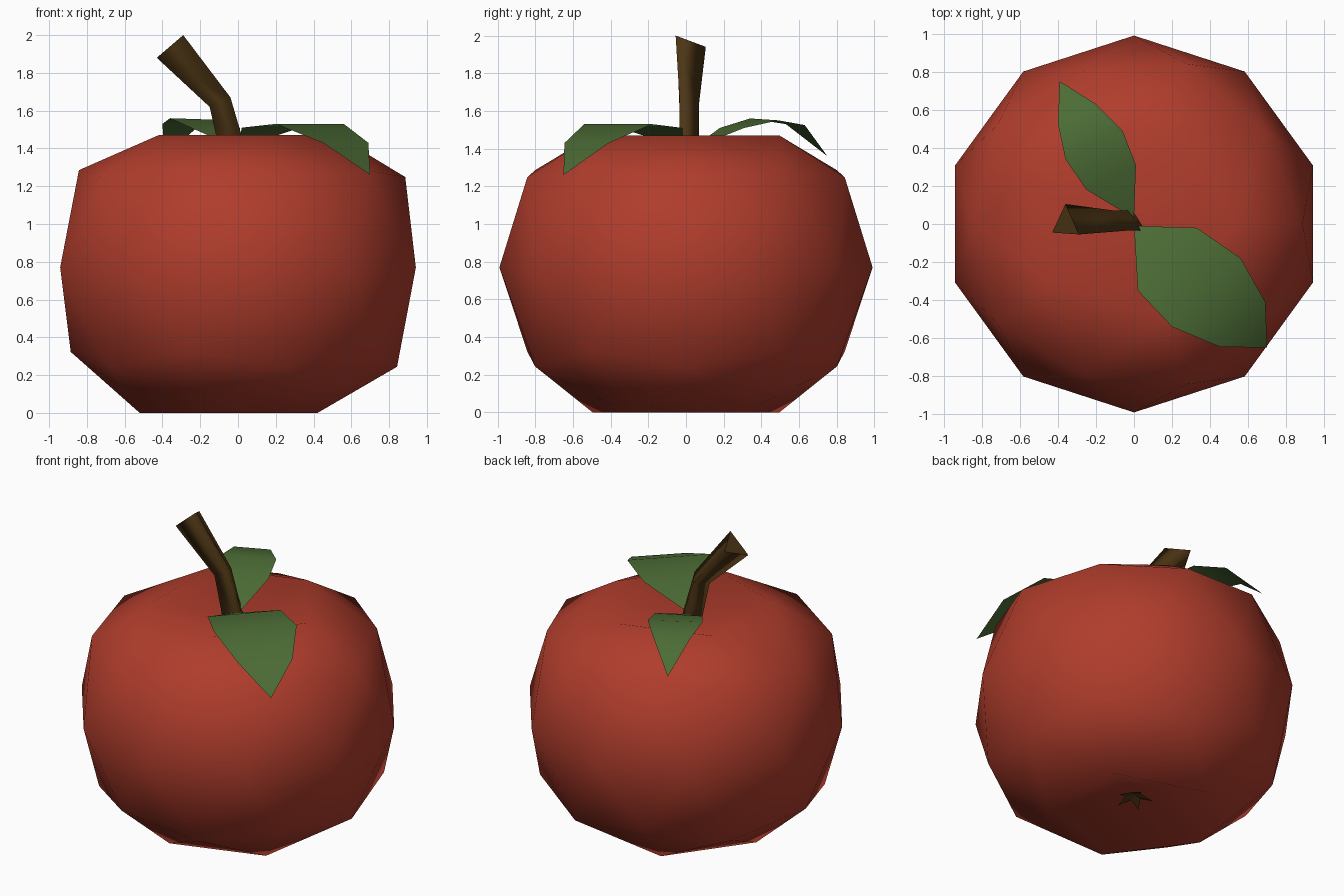
import bpy, bmesh, math

cube = bpy.data.objects.get("Cube")
if cube:
    bpy.data.objects.remove(cube, do_unlink=True)


def material(name, rgb):
    m = bpy.data.materials.new(name)
    m.use_nodes = True
    color = (*rgb, 1)
    m.diffuse_color = color
    bsdf = next(n for n in m.node_tree.nodes if n.type == "BSDF_PRINCIPLED")
    bsdf.inputs["Base Color"].default_value = color
    return m


red = material("apple red", (0.43, 0.046, 0.025))
green = material("leaf green", (0.072, 0.15, 0.036))
brown = material("stem brown", (0.072, 0.035, 0.007))


def finish(bm, name, mat, smooth=True):
    for f in bm.faces:
        f.smooth = smooth
    mesh = bpy.data.meshes.new(name)
    bm.to_mesh(mesh)
    bm.free()
    mesh.materials.append(mat)
    obj = bpy.data.objects.new(name, mesh)
    bpy.context.collection.objects.link(obj)
    return obj


def loft(rows, name, mat, closed=False):
    """Skin neighbouring rows of points; a one-point row makes a tip."""
    bm = bmesh.new()
    rings = [[bm.verts.new(p) for p in row] for row in rows]
    for a, b in zip(rings, rings[1:]):
        for i in range(max(len(a), len(b)) - (0 if closed else 1)):
            quad = [a[i % len(a)], a[(i + 1) % len(a)],
                    b[(i + 1) % len(b)], b[i % len(b)]]
            bm.faces.new(list(dict.fromkeys(quad)))
    if closed:
        bm.faces.new(rings[0][::-1])
        bm.faces.new(rings[-1])
        bmesh.ops.recalc_face_normals(bm, faces=bm.faces[:])
    else:
        bm.normal_update()
        if sum(f.normal.z for f in bm.faces) < 0:
            bmesh.ops.reverse_faces(bm, faces=bm.faces[:])
    return finish(bm, name, mat)


# Fruit: low-poly ball, flattened at the ends with a dimple at each pole
bm = bmesh.new()
bmesh.ops.create_icosphere(bm, subdivisions=2, radius=1)
for v in bm.verts:
    h, up = abs(v.co.z), v.co.z > 0
    if h > 0.95:
        z = 1.33 if up else 0.16
    elif h > 0.8:
        z = 1.47 if up else 0
    else:
        z = 0.77 + v.co.z * (1.0 if not up else 1.07 if h < 0.5 else 0.98)
    v.co = (v.co.x * 0.99, v.co.y * 0.99, z)
finish(bm, "fruit_body", red)

# Stem: bent three-sided stick, wider at the tip
stem = loft([
    [(-0.08, -0.035, 1.31), (0, 0.07, 1.32), (0.06, -0.035, 1.33)],
    [(-0.15, -0.035, 1.62), (-0.1, 0.07, 1.645), (-0.04, -0.035, 1.67)],
    [(-0.43, -0.045, 1.88), (-0.36, 0.105, 1.94), (-0.29, -0.055, 2.0)],
], "stem", brown, closed=True)
for p in stem.data.polygons:
    p.use_smooth = len(p.vertices) == 4

# Leaves: arched strips tapering to a point
loft([
    [(0, -0.01, 1.4)],
    [(0.02, -0.35, 1.51), (0.33, -0.02, 1.51)],
    [(0.2, -0.54, 1.53), (0.56, -0.18, 1.53)],
    [(0.45, -0.645, 1.43), (0.69, -0.41, 1.43)],
    [(0.7, -0.65, 1.26)],
], "front_leaf", green)
loft([
    [(0, 0.03, 1.4)],
    [(-0.25, 0.18, 1.51), (0.01, 0.31, 1.51)],
    [(-0.36, 0.34, 1.56), (-0.06, 0.49, 1.55)],
    [(-0.4, 0.53, 1.53), (-0.2, 0.63, 1.525)],
    [(-0.39, 0.75, 1.36)],
], "back_leaf", green)

# Blossom end: small five-pointed star in the bottom dimple
bm = bmesh.new()
centre = bm.verts.new((0, 0, 0.14))
rim = []
for i in range(10):
    r, z = (0.115, 0.1) if i % 2 == 0 else (0.05, 0.13)
    a = i * math.pi / 5
    rim.append(bm.verts.new((r * math.cos(a), r * math.sin(a), z)))
for i in range(10):
    bm.faces.new((centre, rim[(i + 1) % 10], rim[i]))
finish(bm, "blossom_end", brown, smooth=False)
